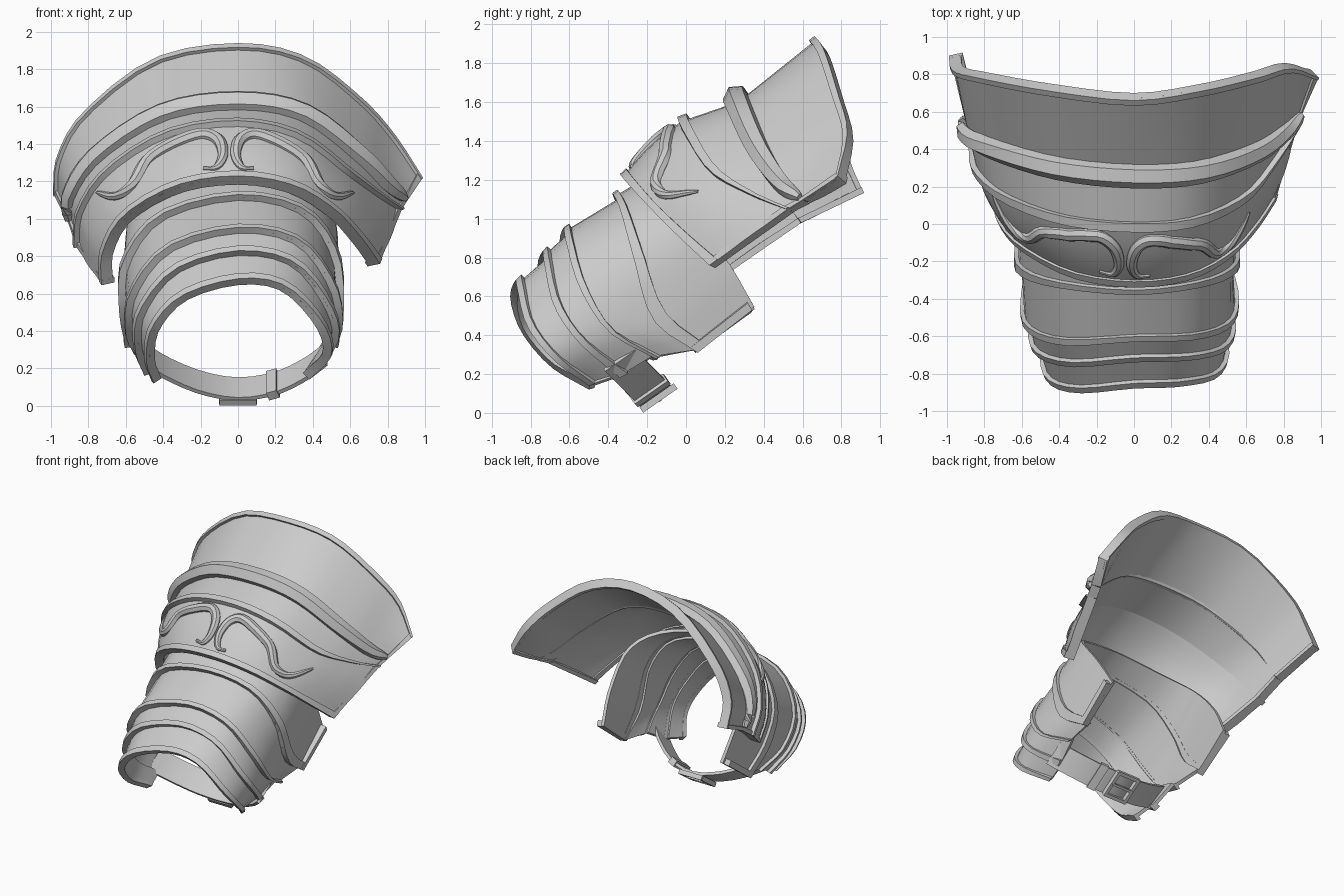
import bpy, bmesh, math
from mathutils import Vector, Matrix
from mathutils.bvhtree import BVHTree

if "Cube" in bpy.data.objects:
    bpy.data.objects.remove(bpy.data.objects["Cube"])

# Arch control points, left to right over the top (x, y, z)
def V(*p):
    return [Vector(q) for q in p]

RIM_A = V((-.45, -.5, .12), (-.49, -.7, .24), (-.46, -.85, .42), (-.3, -.905, .59), (0, -.88, .68),
          (.25, -.87, .645), (.45, -.82, .45), (.5, -.68, .27), (.38, -.5, .14))
RIM_B = V((-.5, -.36, .16), (-.55, -.55, .3), (-.53, -.7, .5), (-.34, -.765, .73), (0, -.74, .83),
          (.3, -.73, .77), (.49, -.68, .55), (.54, -.55, .36), (.43, -.34, .18))
RIM_C = V((-.55, -.17, .27), (-.6, -.4, .38), (-.58, -.57, .6), (-.38, -.65, .85), (0, -.63, .955),
          (.33, -.62, .89), (.52, -.55, .65), (.56, -.4, .42), (.49, -.16, .28))
RIM_D = V((-.6, .05, .31), (-.635, -.15, .5), (-.62, -.27, .76), (-.42, -.34, 1.02), (0, -.38, 1.13),
          (.36, -.34, 1.05), (.54, -.27, .8), (.565, -.17, .48), (.53, .06, .31))
TUBE_END = V((-.61, .34, .52), (-.635, .2, .76), (-.62, 0, 1.0), (-.42, -.15, 1.16), (0, -.22, 1.25),
             (.36, -.15, 1.18), (.55, 0, 1.02), (.57, .2, .76), (.54, .34, .53))
FLARE = V((-.73, .11, .645), (-.725, 0, .82), (-.61, -.14, 1.02), (-.33, -.29, 1.18), (0, -.34, 1.23),
          (.3, -.3, 1.18), (.52, -.18, 1.05), (.66, -.03, .9), (.76, .12, .76))
RIDGE_1 = V((-.87, .4, .85), (-.85, .27, 1.04), (-.7, .13, 1.26), (-.38, .01, 1.46), (0, -.03, 1.52),
            (.33, 0, 1.45), (.6, .13, 1.25), (.76, .33, 1.13), (.88, .52, 1.05))
RIDGE_2 = V((-.91, .58, .97), (-.9, .48, 1.13), (-.75, .4, 1.34), (-.4, .3, 1.56), (0, .26, 1.62),
            (.35, .28, 1.56), (.65, .38, 1.34), (.82, .5, 1.17), (.91, .6, 1.1))
BACK = V((-.99, .9, 1.13), (-.97, .82, 1.33), (-.83, .78, 1.57), (-.45, .71, 1.86), (0, .66, 1.94),
         (.36, .71, 1.87), (.66, .78, 1.65), (.84, .83, 1.45), (.99, .78, 1.22))

def at(ring, s):
    """Catmull-Rom point on an open ring, s in 0..1"""
    n = len(ring) - 1
    i = min(int(s * n), n - 1)
    f = s * n - i
    b, c = ring[i], ring[i + 1]
    a = ring[i - 1] if i > 0 else 2 * b - c
    d = ring[i + 2] if i + 2 <= n else 2 * c - b
    return .5 * (2 * b + (c - a) * f + (2 * a - 5 * b + 4 * c - d) * f * f + (3 * b - a - 3 * c + d) * f ** 3)

def add_mesh(name, verts, faces):
    bm = bmesh.new()
    vs = [bm.verts.new(v) for v in verts]
    for f in faces:
        bm.faces.new([vs[i] for i in f])
    bmesh.ops.recalc_face_normals(bm, faces=bm.faces)
    me = bpy.data.meshes.new(name)
    bm.to_mesh(me)
    bm.free()
    me.shade_smooth()
    me.set_sharp_from_angle(angle=math.radians(32))
    ob = bpy.data.objects.new(name, me)
    bpy.context.collection.objects.link(ob)
    return ob

def patch(name, r0, r1, lo, hi, t=(0, 1), s=(0, 1), ns=26, nt=1, bulge=0, drop=0):
    """Closed curved slab between two rings; lo/hi are offsets along the normal, drop sinks the far edge"""
    def surf(a, b):
        return at(r0, min(max(a, 0), 1)).lerp(at(r1, min(max(a, 0), 1)), b)
    grid = [[], []]
    for j in range(nt + 1):
        tj = t[0] + (t[1] - t[0]) * j / nt
        for i in range(ns + 1):
            si = s[0] + (s[1] - s[0]) * i / ns
            p = surf(si, tj)
            n = (surf(si + .02, tj) - surf(si - .02, tj)).cross(surf(si, tj + .1) - surf(si, tj - .1)).normalized()
            extra = bulge * math.sin(math.pi * tj) - drop * tj
            for g, o in zip(grid, (lo, hi)):
                g.append(p + n * (o + extra))
    w, m = ns + 1, (ns + 1) * (nt + 1)
    faces = []
    for j in range(nt):
        for i in range(ns):
            q = [j * w + i, j * w + i + 1, (j + 1) * w + i + 1, (j + 1) * w + i]
            faces += [q, [k + m for k in q]]
    edge = list(range(w)) + [j * w + ns for j in range(1, nt + 1)] \
        + [nt * w + i for i in range(ns - 1, -1, -1)] + [j * w for j in range(nt - 1, 0, -1)]
    for a, b in zip(edge, edge[1:] + edge[:1]):
        faces.append([a, b, b + m, a + m])
    return add_mesh(name, grid[0] + grid[1], faces)

def tube(name, pts, radii, sides=8, flat=1.0):
    """Tapered tube through points"""
    verts, faces = [], []
    for i, p in enumerate(pts):
        d = (pts[min(i + 1, len(pts) - 1)] - pts[max(i - 1, 0)]).normalized()
        up = Vector((0, -.57, .82))
        a = d.cross(up).normalized()
        b = a.cross(d)
        for k in range(sides):
            w = 2 * math.pi * (k + .5) / sides
            verts.append(p + radii[i] * (math.cos(w) * a + flat * math.sin(w) * b))
    for i in range(len(pts) - 1):
        for k in range(sides):
            k2 = (k + 1) % sides
            faces.append([i * sides + k, i * sides + k2, (i + 1) * sides + k2, (i + 1) * sides + k])
    faces += [list(range(sides)), list(range(len(verts) - sides, len(verts)))]
    return add_mesh(name, verts, faces)

# Overlapping arm plates, each with a raised front lip
for name, r0, r1, lip in (("wrist_plate", RIM_A, RIM_B, .2), ("second_plate", RIM_B, RIM_C, .22),
                          ("third_plate", RIM_C, RIM_D, .11), ("upper_arm_plate", RIM_D, TUBE_END, .16)):
    patch(name, r0, r1, -.045, -.02, t=(0, 1.05), nt=3, drop=.02)
    patch(name + "_lip", r0, r1, -.05, .0, t=(0, lip))
for side, s in (("left", (0, .02)), ("right", (.98, 1))):
    patch("upper_arm_edge_" + side, RIM_D, TUBE_END, -.05, .005, s=s, ns=1, nt=3)

# Flared shoulder plates
lower = patch("lower_flare_plate", FLARE, RIDGE_1, -.06, -.02, nt=5, bulge=.02)
patch("middle_flare_plate", RIDGE_1, RIDGE_2, -.06, -.02, nt=2)
patch("upper_flare_plate", RIDGE_2, BACK, -.06, -.02, nt=4)

# Raised rims and seams
patch("flare_front_rim", FLARE, RIDGE_1, -.065, 0, t=(0, .1))
patch("seam_rim", RIDGE_1, RIDGE_2, -.05, .01, t=(-.04, .12))
patch("back_rim", RIDGE_2, BACK, -.065, 0, t=(.93, 1))
for name, r0, r1 in (("lower", FLARE, RIDGE_1), ("middle", RIDGE_1, RIDGE_2), ("upper", RIDGE_2, BACK)):
    for side, s in (("left", (0, .018)), ("right", (.982, 1))):
        patch(name + "_edge_rim_" + side, r0, r1, -.075, -.005, s=s, ns=1, nt=3)

# Large rounded ridge that fades out at both ends
N = 30
tube("large_ridge", [at(RIDGE_2, .02 + .96 * i / N) for i in range(N + 1)],
     [.02 + .05 * math.sin(math.pi * i / N) ** .6 for i in range(N + 1)], sides=6)

# Pair of scroll ornaments laid onto the lower flare plate
tree = BVHTree.FromPolygons([v.co for v in lower.data.vertices], [p.vertices for p in lower.data.polygons])
scroll = [Vector(p) for p in ((.71, 0, 1.14), (.61, 0, 1.12), (.52, 0, 1.18), (.44, 0, 1.31), (.3, 0, 1.4),
                              (.15, 0, 1.45), (.06, 0, 1.42), (.035, 0, 1.34), (.07, 0, 1.275), (.14, 0, 1.27))]
for side, m in (("left", -1), ("right", 1)):
    pts, rad = [], []
    for i in range(37):
        f = i / 36
        p = at(scroll, f)
        hit = tree.ray_cast(Vector((-.045 + m * p.x * (1 if m < 0 else .93), -3, p.z)), Vector((0, 1, 0)))[0]
        if hit:
            pts.append(hit)
            rad.append(.008 + .03 * math.sin(math.pi * min(1, f * 1.05)) ** .6 if f < .95 else .012)
    tube("scroll_" + side, pts, rad, sides=8)

# Strap hanging under the arm
STRAP = V((-.5, -.42, .22), (-.38, -.345, .145), (-.2, -.275, .07), (0, -.235, .035), (.2, -.265, .065),
          (.36, -.34, .14), (.47, -.42, .22))
along = Vector((0, .155, .108))
patch("strap", STRAP, [p + along for p in STRAP], -.01, .012, ns=16)
patch("strap_keeper", STRAP, [p + along for p in STRAP], -.025, .025, s=(.63, .68), t=(-.05, 1.05), ns=2)

# Rectangular buckle
d = along.normalized()
n = Vector((0, -d.z, d.y))
frame = Matrix((Vector((1, 0, 0)), d, n)).transposed()
centre = Vector((0, -.142, .077))
for name, off, size in (("buckle_front", (0, -.095, 0), (.2, .025, .035)), ("buckle_back", (0, .095, 0), (.2, .025, .035)),
                        ("buckle_left", (-.09, 0, 0), (.025, .19, .035)), ("buckle_right", (.09, 0, 0), (.025, .19, .035)),
                        ("buckle_pin", (.0, 0, -.01), (.18, .018, .02))):
    corners = [centre + frame @ (Vector(off) + Vector((x * size[0], y * size[1], z * size[2])) / 2)
               for z in (-1, 1) for x, y in ((-1, -1), (1, -1), (1, 1), (-1, 1))]
    add_mesh(name, corners, [(0, 1, 2, 3), (4, 5, 6, 7)] + [(i, (i + 1) % 4, (i + 1) % 4 + 4, i + 4) for i in range(4)])
